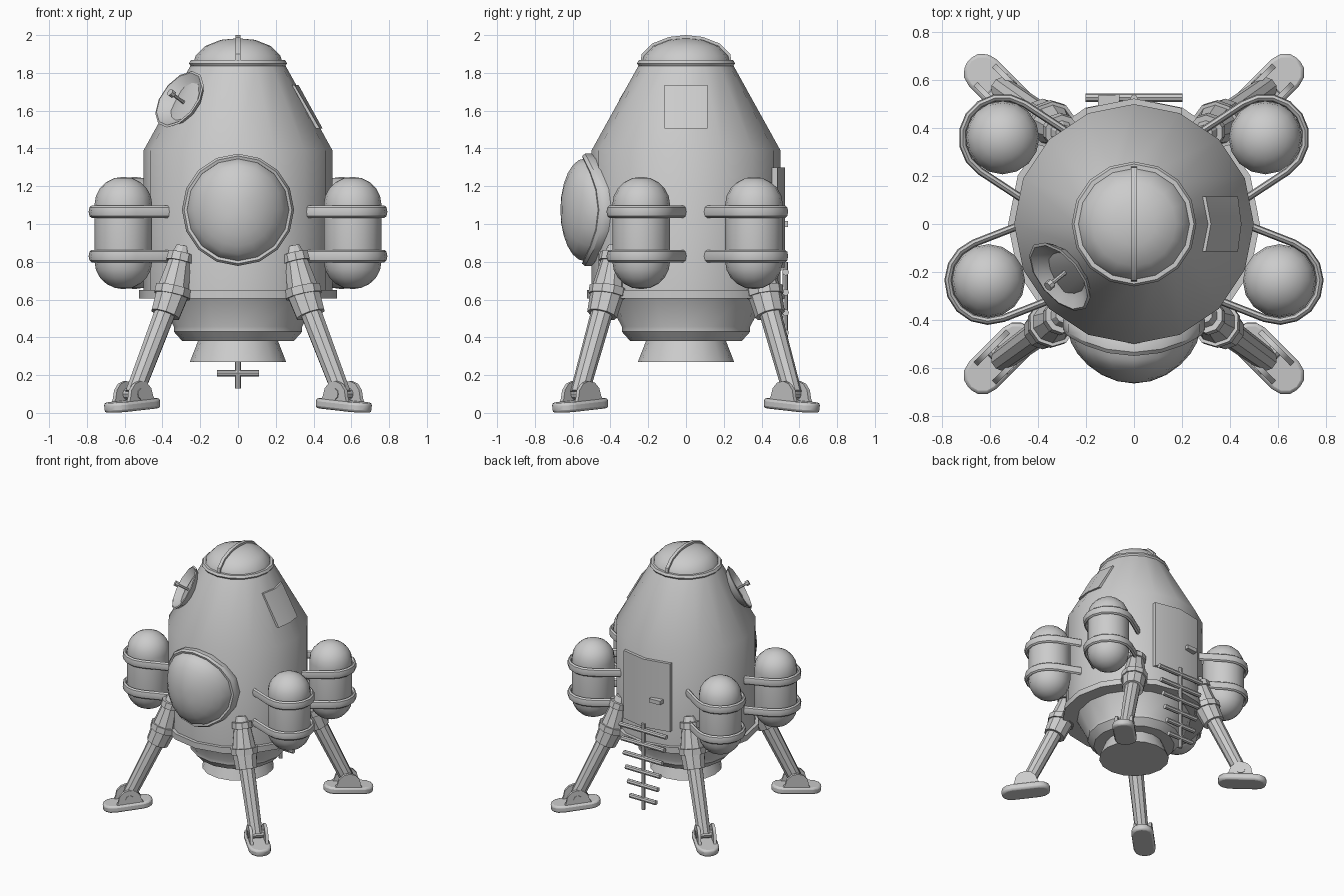
import bpy, bmesh
from math import sin, cos, pi, sqrt, atan2, radians
from mathutils import Vector, Matrix

if "Cube" in bpy.data.objects:
    bpy.data.objects.remove(bpy.data.objects["Cube"])


def finish(name, bm, mat=None):
    bmesh.ops.remove_doubles(bm, verts=bm.verts, dist=1e-5)
    bmesh.ops.recalc_face_normals(bm, faces=bm.faces)
    if mat:
        bm.transform(mat)
    me = bpy.data.meshes.new(name)
    bm.to_mesh(me)
    bm.free()
    ob = bpy.data.objects.new(name, me)
    bpy.context.collection.objects.link(ob)
    bpy.ops.object.select_all(action='DESELECT')
    ob.select_set(True)
    bpy.context.view_layer.objects.active = ob
    bpy.ops.object.shade_smooth_by_angle(angle=radians(31))
    return ob


def skin(bm, rings, closed_ring=True):
    """Join successive rings of vertices with quads."""
    for a, b in zip(rings, rings[1:]):
        n = len(a)
        for i in range(n if closed_ring else n - 1):
            j = (i + 1) % n
            bm.faces.new((a[i], a[j], b[j], b[i]))


def lathe(name, profile, mat=None, n=16, warp=None):
    """Revolve (radius, height) points about z; warp can reshape each point."""
    bm = bmesh.new()
    rings = []
    for r, z in profile:
        pts = [Vector((r * cos(2 * pi * i / n), r * sin(2 * pi * i / n), z)) for i in range(n)]
        rings.append([bm.verts.new(warp(p) if warp else p) for p in pts])
    skin(bm, rings)
    return finish(name, bm, mat)


def rod(name, a, b, r1, r2, n=10):
    a, b = Vector(a), Vector(b)
    d = b - a
    mat = Matrix.Translation(a) @ d.to_track_quat('Z', 'Y').to_matrix().to_4x4()
    return lathe(name, [(0, 0), (r1, 0), (r2, d.length), (0, d.length)], mat, n)


def prism(name, pts, depth, mat):
    """Extrude a 2D outline symmetrically along local z."""
    bm = bmesh.new()
    rings = [[bm.verts.new((x, y, z)) for x, y in pts] for z in (-depth / 2, depth / 2)]
    skin(bm, rings)
    bm.faces.new(rings[0])
    bm.faces.new(rings[1])
    return finish(name, bm, mat)


def body_radius(z):
    return 0.5 if z < 1.39 else 0.5 - (z - 1.39) * 0.554


def panel(name, half, z0, z1, inner, outer, mat, cols=2):
    """Plate wrapped on the hull, facing +x before mat is applied."""
    bm = bmesh.new()
    rings = []
    for i in range(cols + 1):
        y = half * (2 * i / cols - 1)
        rings.append([bm.verts.new((sqrt((body_radius(z) + t) ** 2 - y * y), y, z))
                      for z, t in ((z0, inner), (z1, inner), (z1, outer), (z0, outer))])
    skin(bm, rings)
    bm.faces.new(rings[0])
    bm.faces.new(rings[-1])
    return finish(name, bm, mat)


# Hull, flange, underside and engine
lathe("hull", [(0, 0.61), (0.5, 0.61), (0.5, 1.39), (0.245, 1.85), (0, 1.85)])
lathe("base_flange", [(0, 0.605), (0.525, 0.605), (0.525, 0.65), (0, 0.65)])
lathe("underside", [(0, 0.38), (0.295, 0.38), (0.34, 0.43), (0.34, 0.457), (0.42, 0.61), (0, 0.61)])
lathe("engine_nozzle", [(0, 0.27), (0.255, 0.27), (0.212, 0.38), (0, 0.38)])

# Top cap with collar and centre strip
lathe("cap_collar", [(0, 1.835), (0.25, 1.835), (0.26, 1.85), (0.25, 1.867), (0, 1.867)])
lathe("top_cap", [(0.235, 1.855), (0.225, 1.89), (0.175, 1.942), (0.09, 1.975), (0, 1.983)])
strip = [(0.24, 1.86), (0.235, 1.9), (0.18, 1.955), (0.09, 1.99), (0, 2.0)]
strip += [(-y, z) for y, z in strip[-2::-1]]
prism("cap_strip", strip, 0.024, Matrix(((0, 0, 1, 0), (1, 0, 0, 0), (0, 1, 0, 0), (0, 0, 0, 1))))


# Front bubble window, wrapped onto the round hull
def wrap(p):
    return Vector((p.x, -sqrt(0.25 - p.x ** 2) - p.z, 1.075 + p.y))


lathe("window_frame", [(0.285, -0.03), (0.297, 0.0), (0.297, 0.035), (0.285, 0.05),
                       (0.27, 0.045), (0.265, 0.0)], warp=wrap)
dome = [(0.272 * cos(a), 0.035 + 0.13 * sin(a)) for a in [i * pi / 12 for i in range(6)]]
lathe("window_dome", dome + [(0, 0.165)], warp=wrap)

# Side hatch and back door
panel("side_hatch", 0.115, 1.505, 1.735, -0.02, 0.012, Matrix.Identity(4))
panel("back_door", 0.2, 0.77, 1.3, -0.03, 0.023, Matrix.Rotation(pi / 2, 4, 'Z'))
prism("door_handle", [(-0.15, 0.49), (-0.06, 0.49), (-0.06, 0.54), (-0.15, 0.535)], 0.03,
      Matrix.Translation((0, 0, 1.0)))

# Ladder: one pole with tapering rungs
rod("ladder_pole", (0, 0.525, 0.13), (0, 0.525, 0.8), 0.015, 0.015, 8)
for i in range(6):
    w, z = 0.112 + 0.018 * i, 0.21 + 0.107 * i
    rod("ladder_rung", (-w, 0.527, z), (w, 0.527, z), 0.018, 0.018, 8)

# Dish antenna
normal = Vector((-0.67, -0.55, 0.5)).normalized()
centre = Vector((-0.31, -0.22, 1.66))
dish_mat = Matrix.Translation(centre) @ normal.to_track_quat('Z', 'Y').to_matrix().to_4x4()
lathe("dish", [(0, -0.085), (0.08, -0.072), (0.14, -0.035), (0.172, 0), (0.16, 0.004),
               (0.13, -0.022), (0.075, -0.054), (0, -0.065)], dish_mat, 12)
rod("dish_feed", centre - normal * 0.08, centre + normal * 0.075, 0.01, 0.01, 8)
rod("dish_feed_tip", centre + normal * 0.05, centre + normal * 0.075, 0.02, 0.02, 8)
rod("dish_mount", centre - normal * 0.16, centre - normal * 0.07, 0.03, 0.03, 8)


# Tanks and their U-shaped straps
def strap(name, dist, mat):
    rad, bm, rings = 0.168, bmesh.new(), []
    path = [(0.43, rad, 0, 1)]
    path += [(dist + rad * cos(a), rad * sin(a), cos(a), sin(a))
             for a in [pi / 2 - i * pi / 8 for i in range(9)]]
    path += [(0.43, -rad, 0, -1)]
    for u, v, nx, ny in path:
        rings.append([bm.verts.new((u + nx * 0.016 * cos(t), v + ny * 0.016 * cos(t), 0.033 * sin(t)))
                      for t in [i * pi / 4 for i in range(8)]])
    skin(bm, rings)
    bm.faces.new(rings[0])
    bm.faces.new(rings[-1])
    finish(name, bm, mat)


arc = [i * pi / 10 for i in range(6)]
tank = [(0.153 * sin(a), 0.803 - 0.148 * cos(a)) for a in arc]
tank += [(0.153 * cos(a), 1.102 + 0.148 * sin(a)) for a in arc]
for sx in (-1, 1):
    for x, y in ((0.607, -0.237), (0.548, 0.36)):
        lathe("tank", tank, Matrix.Translation((sx * x, y, 0)))
        for z in (0.83, 1.065):
            strap("tank_strap", sqrt(x * x + y * y),
                  Matrix.Translation((0, 0, z)) @ Matrix.Rotation(atan2(y, sx * x), 4, 'Z'))

# Landing legs
foot = [(s * (0.1 + 0.08 * cos(a)), s * 0.08 * sin(a))
        for s in (1, -1) for a in [-pi / 2 + i * pi / 6 for i in range(7)]]
bracket = [(-0.1, 0)] + [(0.085 * cos(a), 0.025 + 0.085 * sin(a))
                         for a in [pi - i * pi / 6 for i in range(7)]] + [(0.1, 0)]
for sx in (-1, 1):
    for sy in (-1, 1):
        def P(x, y, z):
            return Vector((sx * x, sy * y, z))
        top, mid = P(0.31, 0.39, 0.8), P(0.345, 0.415, 0.64)
        low, ankle = P(0.385, 0.445, 0.52), P(0.55, 0.565, 0.1)
        up, down = (top - mid).normalized(), (low - mid).normalized()
        rod("leg_cap", top, top + up * 0.045, 0.075, 0.072)
        rod("leg_cap_knob", top + up * 0.04, top + up * 0.085, 0.05, 0.036)
        rod("leg_socket", mid, top + up * 0.01, 0.09, 0.06)
        rod("leg_collar", mid - up * 0.02, mid + up * 0.025, 0.1, 0.1)
        rod("leg_sleeve", mid, low, 0.09, 0.08)
        rod("leg_strut", mid, ankle, 0.06, 0.05)
        base = (Matrix.Translation((sx * 0.56, sy * 0.56, 0.04))
                @ Matrix.Rotation(atan2(sy, sx), 4, 'Z') @ Matrix.Rotation(0.08, 4, 'Y'))
        pad = prism("foot_pad", foot, 0.052, base)
        bev = pad.modifiers.new("round_edge", 'BEVEL')
        bev.width, bev.segments = 0.014, 2
        for s in (-0.055, 0.055):
            prism("ankle_bracket", bracket, 0.022,
                  base @ Matrix.Translation((-0.01, s, 0.018)) @ Matrix.Rotation(pi / 2, 4, 'X'))
        side = Vector((-sy, sx, 0)).normalized() * 0.06
        rod("ankle_pin", ankle - side, ankle + side, 0.03, 0.03)
